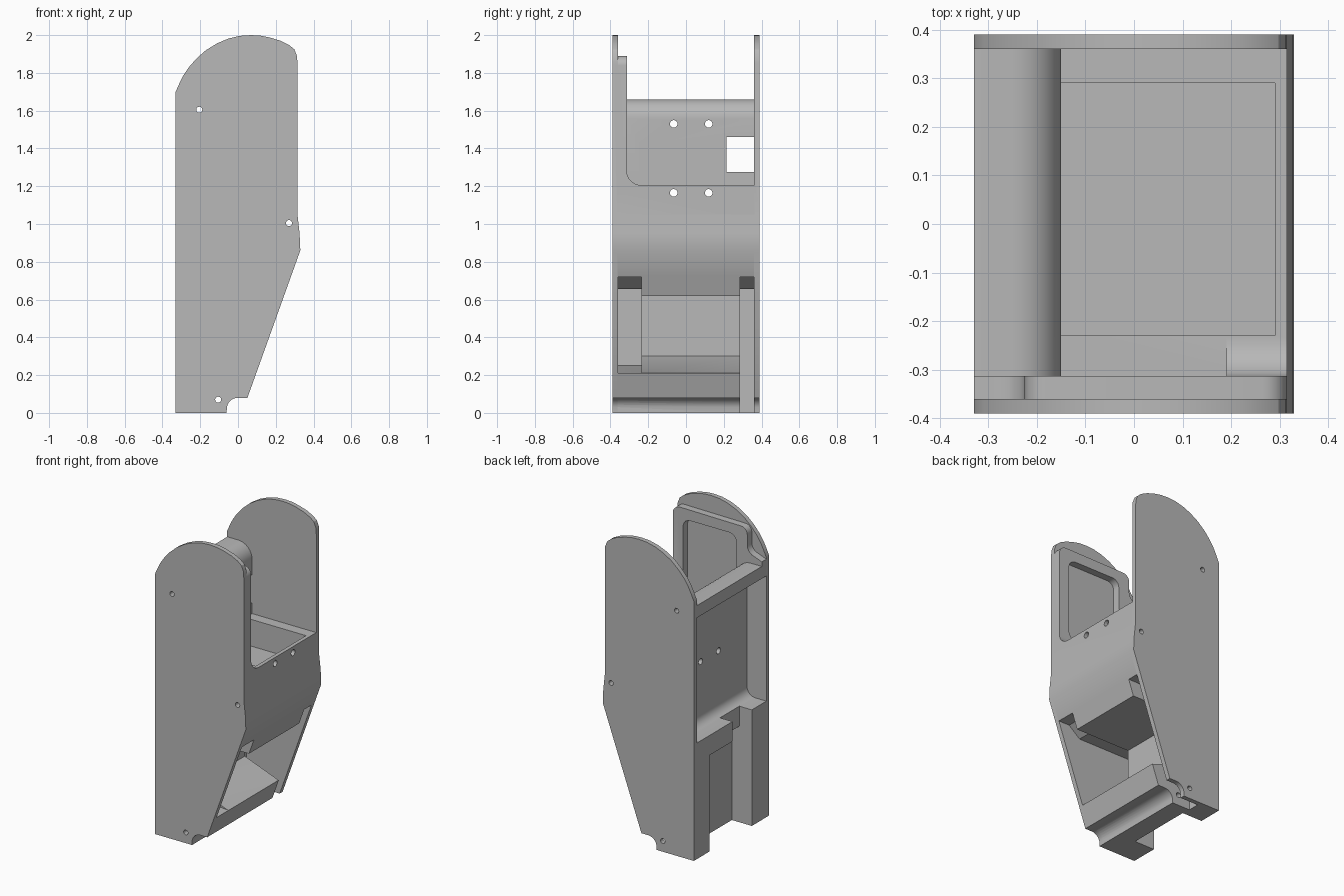
import bpy, bmesh, math

if "Cube" in bpy.data.objects:
    bpy.data.objects.remove(bpy.data.objects["Cube"])

grey = bpy.data.materials.new("plain grey")
grey.diffuse_color = (0.48, 0.48, 0.48, 1)
grey.use_nodes = True
grey.node_tree.nodes["Principled BSDF"].inputs["Base Color"].default_value = grey.diffuse_color


def prism(name, pts, y0, y1):
    """Extrude an XZ outline from y0 to y1."""
    bm = bmesh.new()
    face = bm.faces.new([bm.verts.new((x, y0, z)) for x, z in pts])
    ext = bmesh.ops.extrude_face_region(bm, geom=[face])
    for v in ext["geom"]:
        if isinstance(v, bmesh.types.BMVert):
            v.co.y = y1
    bmesh.ops.recalc_face_normals(bm, faces=bm.faces)
    me = bpy.data.meshes.new(name)
    bm.to_mesh(me)
    bm.free()
    me.materials.append(grey)
    ob = bpy.data.objects.new(name, me)
    bpy.context.collection.objects.link(ob)
    return ob


def arc(cx, cz, r, a0, a1, n=8):
    return [(cx + r * math.cos(math.radians(a0 + (a1 - a0) * i / n)),
             cz + r * math.sin(math.radians(a0 + (a1 - a0) * i / n))) for i in range(n + 1)]


def rounded(x0, x1, z0, z1, r):
    return (arc(x1 - r, z1 - r, r, 0, 90) + arc(x0 + r, z1 - r, r, 90, 180)
            + arc(x0 + r, z0 + r, r, 180, 270) + arc(x1 - r, z0 + r, r, 270, 360))


def box(x0, x1, y0, y1, z0, z1):
    return prism("cutter", [(x0, z0), (x1, z0), (x1, z1), (x0, z1)], y0, y1)


def rod_x(y, z, r):
    """Round cutter running along x."""
    ob = prism("cutter", arc(0, 0, r, 0, 337.5, 15), -0.6, 0.6)
    ob.rotation_euler.z = math.pi / 2
    ob.location = (0, y, z)
    return ob


def combine(ob, other, op="DIFFERENCE"):
    """Apply a boolean and discard the second object."""
    other.hide_render = True
    m = ob.modifiers.new("bool", "BOOLEAN")
    m.operation, m.solver, m.object = op, "EXACT", other
    bpy.context.view_layer.objects.active = ob
    bpy.context.view_layer.update()
    bpy.ops.object.modifier_apply(modifier=m.name)
    bpy.data.objects.remove(other)


# Shared lower outline: stepped foot, slanted front and slight bulge
foot = [(-0.33, 0), (-0.06, 0)] + arc(0, 0.02, 0.06, 170, 90, 6) + [
    (0.05, 0.08), (0.33, 0.86), (0.326, 0.95), (0.315, 1.05)]

# Side plates with domed tops
dome = [(0.315, 1.85), (0.312, 1.89), (0.298, 1.925), (0.27, 1.948), (0.225, 1.97),
        (0.17, 1.987), (0.12, 1.997), (0.07, 2.0), (0.01, 1.996), (-0.05, 1.982),
        (-0.11, 1.957), (-0.17, 1.92), (-0.22, 1.876), (-0.26, 1.83), (-0.29, 1.785),
        (-0.31, 1.745), (-0.33, 1.7)]
front_plate = prism("front_plate", foot + dome, -0.39, -0.36)
back_plate = prism("back_plate", foot + dome, 0.36, 0.39)

# Core between the plates, with an upright wall and rounded top lip
body = prism("holder_body", foot + [(0.315, 1.205), (-0.15, 1.205)]
             + arc(-0.25, 1.56, 0.1, 0, 90) + [(-0.33, 1.66)], -0.365, 0.365)

# Left pocket with rounded inner corner
combine(body, prism("cutter", [(-0.5, 1.58), (-0.5, 0.76)]
                    + arc(-0.25, 0.82, 0.06, 270, 360) + [(-0.19, 1.58)], -0.36, 0.36))
# Tray, wall window
combine(body, box(-0.15, 0.29, -0.23, 0.29, 1.03, 1.4))
combine(body, box(-0.3, -0.1, 0.215, 0.36, 1.275, 1.46))
# Lower front cavity with sloping floor
combine(body, prism("cutter", [(-0.15, 0.3), (0.09, 0.21), (0.5, 0.21), (0.5, 0.62),
                               (-0.15, 0.62)], -0.24, 0.295))
# Side slots beside the cavity
combine(body, prism("cutter", [(-0.28, 0.25), (0.08, 0.21), (0.5, 0.21), (0.5, 0.72),
                               (0.2, 0.72), (0.12, 0.655), (-0.28, 0.655)], -0.36, -0.235))
combine(body, prism("cutter", [(-0.19, -0.1), (0.5, -0.1), (0.5, 0.72), (0.2, 0.72),
                               (0.12, 0.655), (-0.19, 0.655)], 0.285, 0.36))
# Recess in the lower left face and notch through the pocket floor
combine(body, box(-0.5, -0.185, -0.21, 0.23, -0.1, 0.63))
combine(body, box(-0.5, -0.24, -0.21, -0.01, 0.5, 0.9))

# Raised frame on the inside of the front plate
frame = prism("inner_frame", [(-0.15, 1.19), (0.315, 1.19), (0.315, 1.84)]
              + arc(0.265, 1.84, 0.05, 10, 90, 5) + arc(-0.18, 1.84, 0.045, 90, 180, 5)
              + arc(-0.285, 1.77, 0.06, 0, -80, 5) + [(-0.33, 1.69), (-0.33, 1.6), (-0.15, 1.6)],
              -0.365, -0.313)
combine(frame, prism("cutter", rounded(-0.145, 0.24, 1.28, 1.82, 0.05), -0.36, -0.2))

# Fillet where the frame meets the tray rim
fillet = prism("rim_fillet", [(-0.34, 1.19), (-0.235, 1.19)]
               + [(y, z + 0.005) for y, z in arc(-0.235, 1.28, 0.08, 270, 180)]
               + [(-0.34, 1.285)], -0.315, -0.19)
fillet.rotation_euler.z = math.pi / 2
# the quarter turn maps outline x to y, and extrusion y to -x
for part in (frame, front_plate, back_plate, fillet):
    combine(body, part, "UNION")

# Pin holes through the plates
for x, z in ((-0.205, 1.605), (0.27, 1.005), (-0.105, 0.07)):
    combine(body, prism("cutter", arc(x, z, 0.016, 0, 337.5, 15), -0.6, 0.6))
# Screw holes through the upright walls
for y in (-0.065, 0.12):
    for z in (1.165, 1.53):
        combine(body, rod_x(y, z, 0.02))

bpy.ops.object.select_all(action="DESELECT")
body.select_set(True)
bpy.context.view_layer.objects.active = body
bpy.ops.object.shade_smooth_by_angle(angle=math.radians(25))
